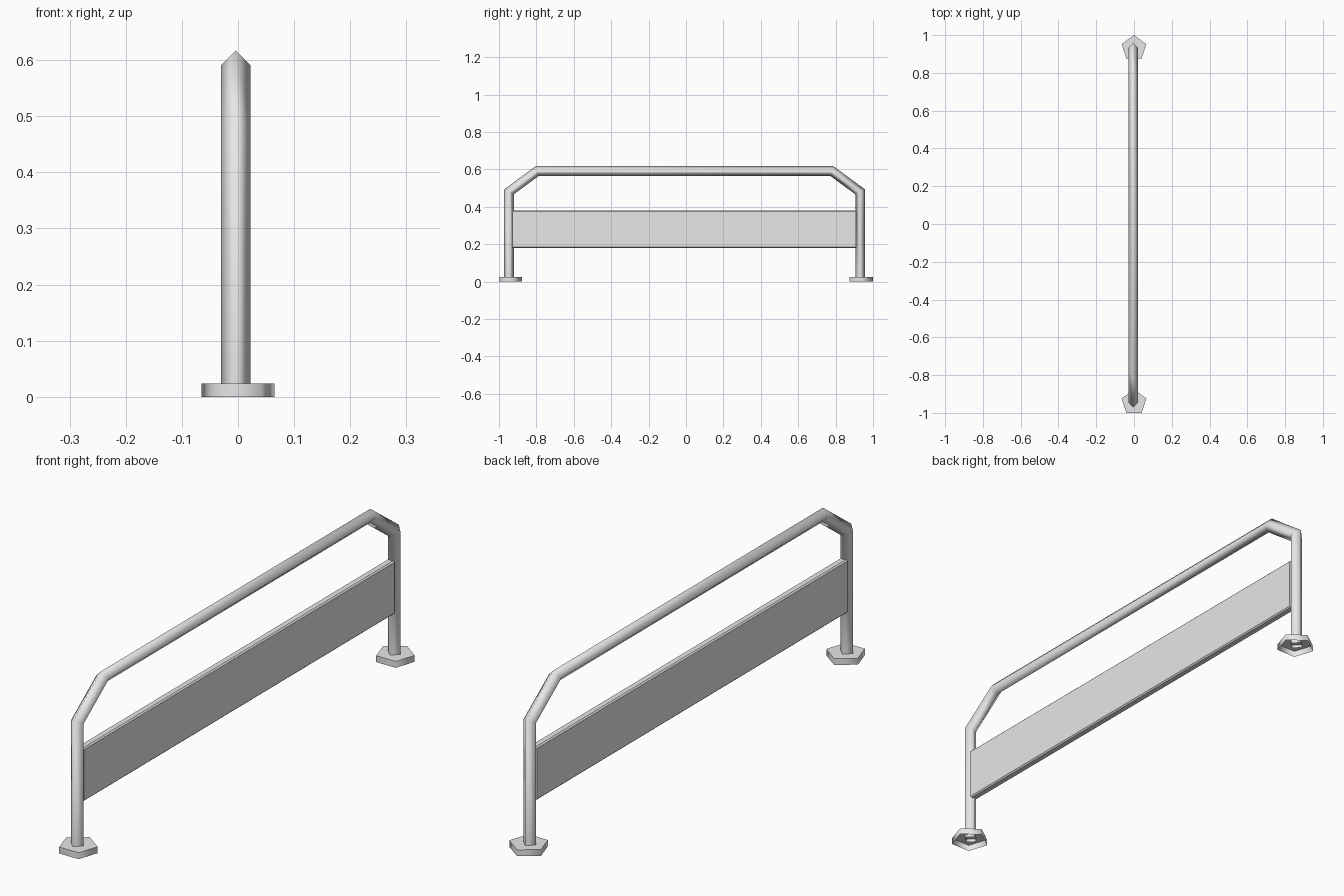
import bpy
import bmesh
import math
from mathutils import Vector

cube = bpy.data.objects.get("Cube")
if cube:
    bpy.data.objects.remove(cube, do_unlink=True)

GREY = (0.8, 0.8, 0.8, 1.0)
metal = bpy.data.materials.new("light grey metal")
metal.use_nodes = True
metal.diffuse_color = GREY
metal.node_tree.nodes["Principled BSDF"].inputs["Base Color"].default_value = GREY

AXIS_X = -0.004            # centre plane of rail and panel
FRONT_Y, BACK_Y = -0.946, 0.931
RADIUS = 0.026


def add_object(name, bm, smooth_angle):
    mesh = bpy.data.meshes.new(name)
    bm.to_mesh(mesh)
    bm.free()
    obj = bpy.data.objects.new(name, mesh)
    bpy.context.collection.objects.link(obj)
    mesh.materials.append(metal)
    bpy.ops.object.select_all(action="DESELECT")
    obj.select_set(True)
    bpy.context.view_layer.objects.active = obj
    bpy.ops.object.shade_smooth_by_angle(angle=math.radians(smooth_angle))
    return obj


# Bent rail: four-sided tube swept along the path with mitred corners
path = [Vector((AXIS_X, y, z)) for y, z in (
    (FRONT_Y, 0.012), (FRONT_Y, 0.48), (-0.796, 0.591),
    (0.78, 0.591), (BACK_Y, 0.48), (BACK_Y, 0.012))]
bm = bmesh.new()
side = Vector((1, 0, 0))
rings = []
for i, point in enumerate(path):
    before = (point - path[max(i - 1, 0)]).normalized()
    after = (path[min(i + 1, len(path) - 1)] - point).normalized()
    tangent = (before + after).normalized()
    width = RADIUS / max(tangent.dot(before), tangent.dot(after))
    normal = side.cross(tangent) * width
    rings.append([bm.verts.new(point + offset) for offset in
                  (side * RADIUS, normal, -side * RADIUS, -normal)])
for a, b in zip(rings, rings[1:]):
    for k in range(4):
        n = (k + 1) % 4
        bm.faces.new((a[k], a[n], b[n], b[k]))
bmesh.ops.recalc_face_normals(bm, faces=bm.faces)
add_object("bent_rail", bm, 100)

# Feet: five-sided caps, open underneath
for name, y in (("front_foot", -0.945), ("back_foot", 0.931)):
    bm = bmesh.new()
    bmesh.ops.create_cone(bm, cap_ends=True, segments=5,
                          radius1=0.0687, radius2=0.0687, depth=0.024)
    bmesh.ops.delete(bm, geom=[f for f in bm.faces if f.normal.z < -0.9],
                     context="FACES_ONLY")
    # Turn one corner towards the back
    corner = max(bm.verts, key=lambda v: v.co.y)
    turn = math.pi / 2 - math.atan2(corner.co.y, corner.co.x)
    for v in bm.verts:
        v.co.rotate(Vector((1, 0, 0)).rotation_difference(
            Vector((math.cos(turn), math.sin(turn), 0))))
        v.co += Vector((0, y, 0.012))
    add_object(name, bm, 75)

# Side panel with softened long edges
bm = bmesh.new()
bmesh.ops.create_cube(bm, size=1)
for v in bm.verts:
    v.co = Vector((AXIS_X + v.co.x * 0.03, -0.009 + v.co.y * 1.838,
                   0.279 + v.co.z * 0.2))
long_edges = [e for e in bm.edges
              if abs(e.verts[0].co.y - e.verts[1].co.y) > 1]
bmesh.ops.bevel(bm, geom=long_edges, offset=0.005, segments=1,
                affect="EDGES")
add_object("side_panel", bm, 30)
